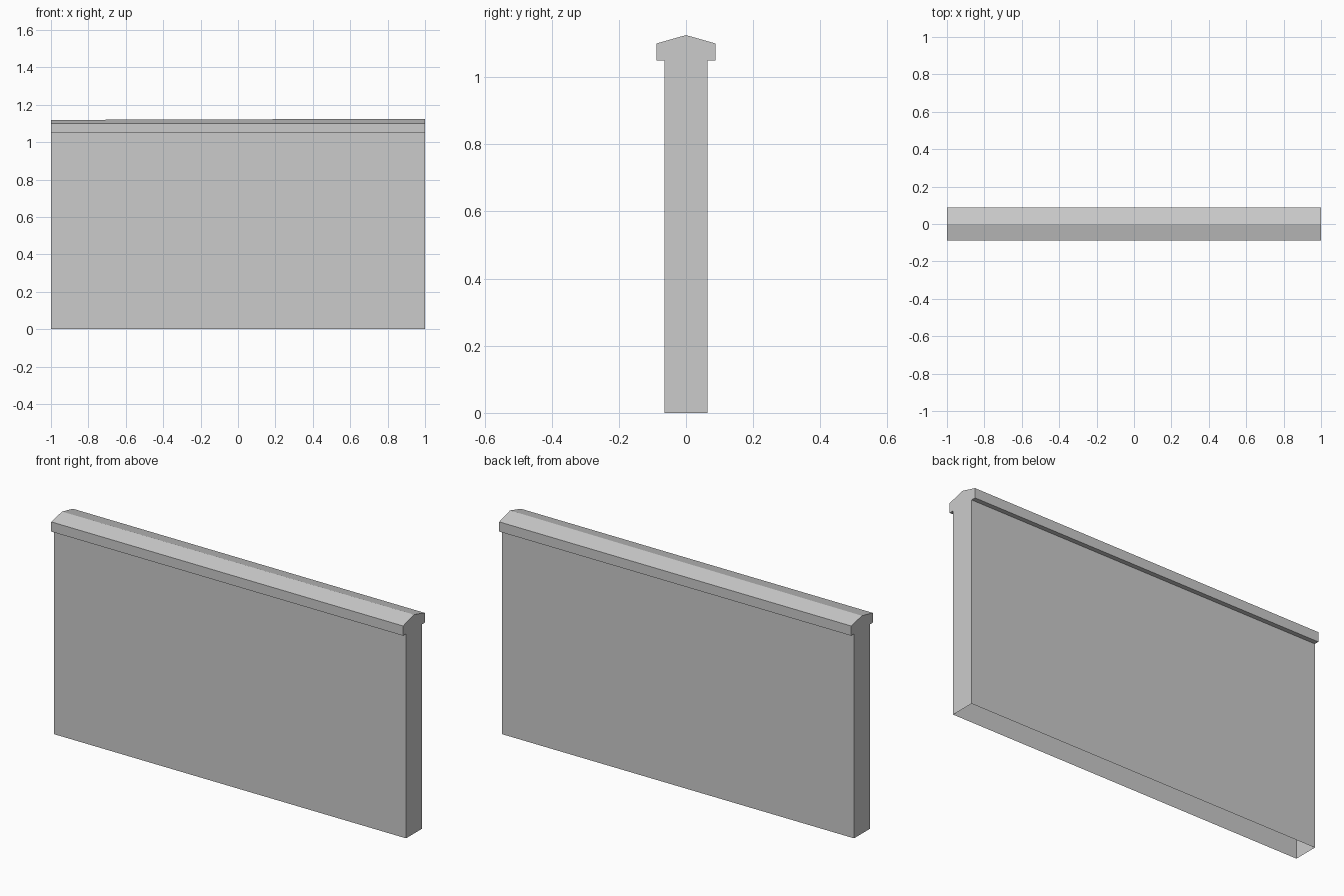
import bpy
import bmesh

cube = bpy.data.objects.get("Cube")
if cube:
    bpy.data.objects.remove(cube, do_unlink=True)

# Plain grey material
grey = bpy.data.materials.new("plain_grey")
grey.use_nodes = True
color = (0.6, 0.6, 0.6, 1)
grey.diffuse_color = color
grey.node_tree.nodes["Principled BSDF"].inputs["Base Color"].default_value = color


def wall_profile(ridge):
    """Cross-section from the front foot, over the coping ridge, to the back foot."""
    half = [(-0.064, 0), (-0.064, 1.05), (-0.088, 1.05), (-0.088, 1.1)]
    return half + [(0, ridge)] + [(-y, z) for y, z in reversed(half)]


# Wall with gabled coping: a hollow shell, open underneath, ridge rising slightly to one end
bm = bmesh.new()
ends = [[bm.verts.new((x, y, z)) for y, z in wall_profile(ridge)]
        for x, ridge in ((-1, 1.119), (1, 1.125))]
for end in ends:
    bm.faces.new(end)
near, far = ends
for i in range(len(near) - 1):
    bm.faces.new((near[i], near[i + 1], far[i + 1], far[i]))
bmesh.ops.recalc_face_normals(bm, faces=bm.faces)

mesh = bpy.data.meshes.new("wall_with_coping")
bm.to_mesh(mesh)
bm.free()
mesh.materials.append(grey)
wall = bpy.data.objects.new("wall_with_coping", mesh)
bpy.context.collection.objects.link(wall)
